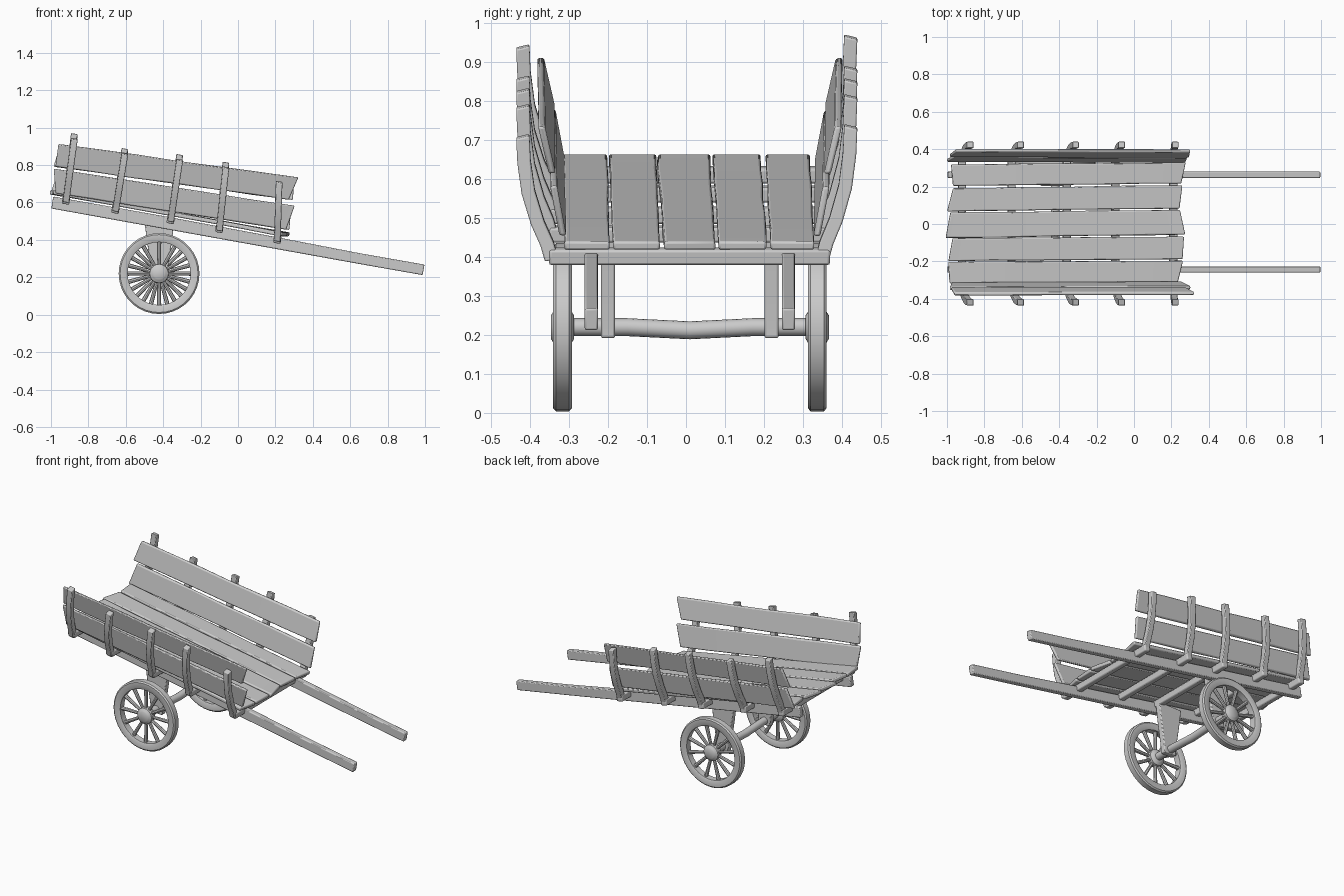
import bpy, bmesh, math, random
from mathutils import Vector, Matrix

if "Cube" in bpy.data.objects:
    bpy.data.objects.remove(bpy.data.objects["Cube"])

random.seed(4)
SLOPE = -0.185          # tilt of the cart bed along x
CY = 0.01               # the cart's own centre line


def finish(name, bm, bevel=0.0, angle=40):
    bmesh.ops.recalc_face_normals(bm, faces=bm.faces)
    me = bpy.data.meshes.new(name)
    bm.to_mesh(me)
    bm.free()
    ob = bpy.data.objects.new(name, me)
    bpy.context.collection.objects.link(ob)
    if bevel:
        mod = ob.modifiers.new("soft_edges", 'BEVEL')
        mod.width = bevel
        mod.segments = 2
    bpy.ops.object.select_all(action='DESELECT')
    ob.select_set(True)
    bpy.context.view_layer.objects.active = ob
    bpy.ops.object.shade_smooth_by_angle(angle=math.radians(angle))
    return ob


def beam(name, rings, bevel=0.005, rough=0.0):
    """Square-section loft: each ring is (centre, half width vector, half thickness vector)."""
    bm = bmesh.new()
    prev = None
    for i, (c, u, v) in enumerate(rings):
        c, u, v = Vector(c), Vector(u), Vector(v)
        along = Vector((random.uniform(-rough, rough), 0, 0))
        loop = []
        for a, b in ((-1, -1), (1, -1), (1, 1), (-1, 1)):
            k = 1 + random.uniform(-rough, rough) * 5
            end = along * a * 2 if i in (0, len(rings) - 1) else Vector()
            loop.append(bm.verts.new(c + u * a * k + v * b + end))
        if prev:
            for j in range(4):
                n = (j + 1) % 4
                bm.faces.new((prev[j], prev[n], loop[n], loop[j]))
        else:
            bm.faces.new(loop[::-1])
        prev = loop
    bm.faces.new(prev)
    return finish(name, bm, bevel)


def plank(name, p0, p1, u, v, steps=6):
    p0, p1 = Vector(p0), Vector(p1)
    beam(name, [(p0.lerp(p1, i / steps), u, v) for i in range(steps + 1)], 0.006, 0.008)


def lathe(name, profile, centre, steps=32, closed=True):
    """Revolve (radius, y) points around a y axis through centre."""
    bm = bmesh.new()
    rings = []
    for r, y in profile:
        rings.append([bm.verts.new((centre[0] + r * math.cos(t), centre[1] + y,
                                    centre[2] + r * math.sin(t)))
                      for t in (2 * math.pi * k / steps for k in range(steps))])
    n = len(rings)
    for i in range(n if closed else n - 1):
        a, b = rings[i], rings[(i + 1) % n]
        for k in range(steps):
            m = (k + 1) % steps
            bm.faces.new((a[k], a[m], b[m], b[k]))
    if not closed:
        bm.faces.new(rings[0])
        bm.faces.new(rings[-1])
    return finish(name, bm)


# floor planks
edges_front = [-0.315, -0.192, -0.062, 0.08, 0.212, 0.332]
edges_back = [-0.318, -0.2, -0.075, 0.062, 0.195, 0.328]
for i in range(5):
    x0, x1 = -0.98 + random.uniform(-0.015, 0.01), 0.255 + random.uniform(-0.01, 0.01)
    yb = (edges_back[i] + edges_back[i + 1]) / 2
    yf = (edges_front[i] + edges_front[i + 1]) / 2
    half = (edges_front[i + 1] - edges_front[i]) / 2 - 0.004
    plank("floor_plank", (x0, yb, 0.654), (x1, yf, 0.429), (0, half, 0), (0.002, 0, 0.011))

# cross beams under the floor
post_x = [-0.92, -0.655, -0.36, -0.1, 0.21]
for x in post_x:
    z = 0.402 + (x - 0.21) * SLOPE
    beam("cross_beam", [((x, y, z), (0.02, 0, 0.02 * SLOPE), (0.003, 0, 0.02))
                        for y in (-0.352, 0, 0.37)], 0.007)

for s in (-1, 1):
    # long shafts running from the tail to the handles
    y = CY + s * 0.253
    beam("shaft", [((x, y, z), (0, 0.017, 0), (0.005, 0, h)) for x, z, h in
                   ((-0.993, 0.6, 0.032), (-0.4, 0.494, 0.033), (0.2, 0.384, 0.031),
                    (0.65, 0.3, 0.028), (0.992, 0.24, 0.028))])

    # side boards, two per side, leaning outwards
    plank("lower_side_board", (-0.98, CY + s * 0.342, 0.715), (0.28, CY + s * 0.338, 0.518),
          (0.01, s * 0.012, 0.064), (0, 0.009, 0))
    plank("upper_side_board", (-0.968, CY + s * 0.37, 0.852), (0.297, CY + s * 0.367, 0.674),
          (0.011, s * 0.014, 0.061), (0, 0.009, 0))

    # curved side posts
    drop = 0.0 if s > 0 else -0.025
    tops = [(-0.875, 0.965), (-0.605, 0.885), (-0.312, 0.853), (-0.065, 0.812), (0.22, 0.735)]
    for x, (tx, tz) in zip(post_x, tops):
        z0 = 0.395 + (x - 0.21) * SLOPE
        rings = []
        for t, py in ((0, 0.345), (0.13, 0.357), (0.3, 0.381), (0.55, 0.405), (0.8, 0.416), (1, 0.419)):
            rings.append(((x + (tx - x) * t, s * py + (0.004 if s > 0 else 0),
                           z0 + (tz + drop - z0) * t),
                          (0.0175, 0, 0.0175 * SLOPE), (0, 0.017, -s * 0.004)))
        beam("side_post", rings, 0.004)

    # tapered axle brackets
    y = CY + s * 0.21
    beam("axle_bracket", [((-0.42, y, z), (w, 0, 0), (0, 0.018, 0)) for z, w in
                          ((0.192, 0.04), (0.25, 0.045), (0.38, 0.065), (0.5, 0.08))])

    # wheel: rim, hub and spokes
    c = Vector((-0.422, CY + s * 0.327, 0.22))
    lathe("wheel_rim", [(0.168, -0.02), (0.174, -0.024), (0.208, -0.024), (0.216, -0.017),
                        (0.216, 0.017), (0.208, 0.024), (0.174, 0.024), (0.168, 0.02)], c, 36)
    lathe("wheel_hub", [(0.03, -0.03), (0.036, -0.026), (0.05, -0.018), (0.052, 0),
                        (0.05, 0.018), (0.036, 0.026), (0.03, 0.03)], c, 20, False)
    bm = bmesh.new()
    for k in range(12):
        rot = Matrix.Rotation(2 * math.pi * k / 12 + (0.26 if s > 0 else 0), 4, 'Y')
        bmesh.ops.create_cone(bm, cap_ends=True, segments=8, radius1=0.009, radius2=0.012,
                              depth=0.14,
                              matrix=Matrix.Translation(c) @ rot @ Matrix.Translation((0, 0, 0.105)))
    finish("wheel_spokes", bm)

# axle, sagging slightly in the middle
lathe_profile = [(-0.31, 0.22), (-0.15, 0.22), (-0.05, 0.215), (0.01, 0.212),
                 (0.07, 0.215), (0.17, 0.22), (0.33, 0.22)]
bm = bmesh.new()
prev = None
for y, z in lathe_profile:
    ring = [bm.verts.new((-0.422 + 0.023 * math.cos(math.pi * k / 8), y,
                          z + 0.023 * math.sin(math.pi * k / 8))) for k in range(16)]
    if prev:
        for k in range(16):
            m = (k + 1) % 16
            bm.faces.new((prev[k], prev[m], ring[m], ring[k]))
    else:
        bm.faces.new(ring)
    prev = ring
bm.faces.new(prev)
finish("axle", bm)
